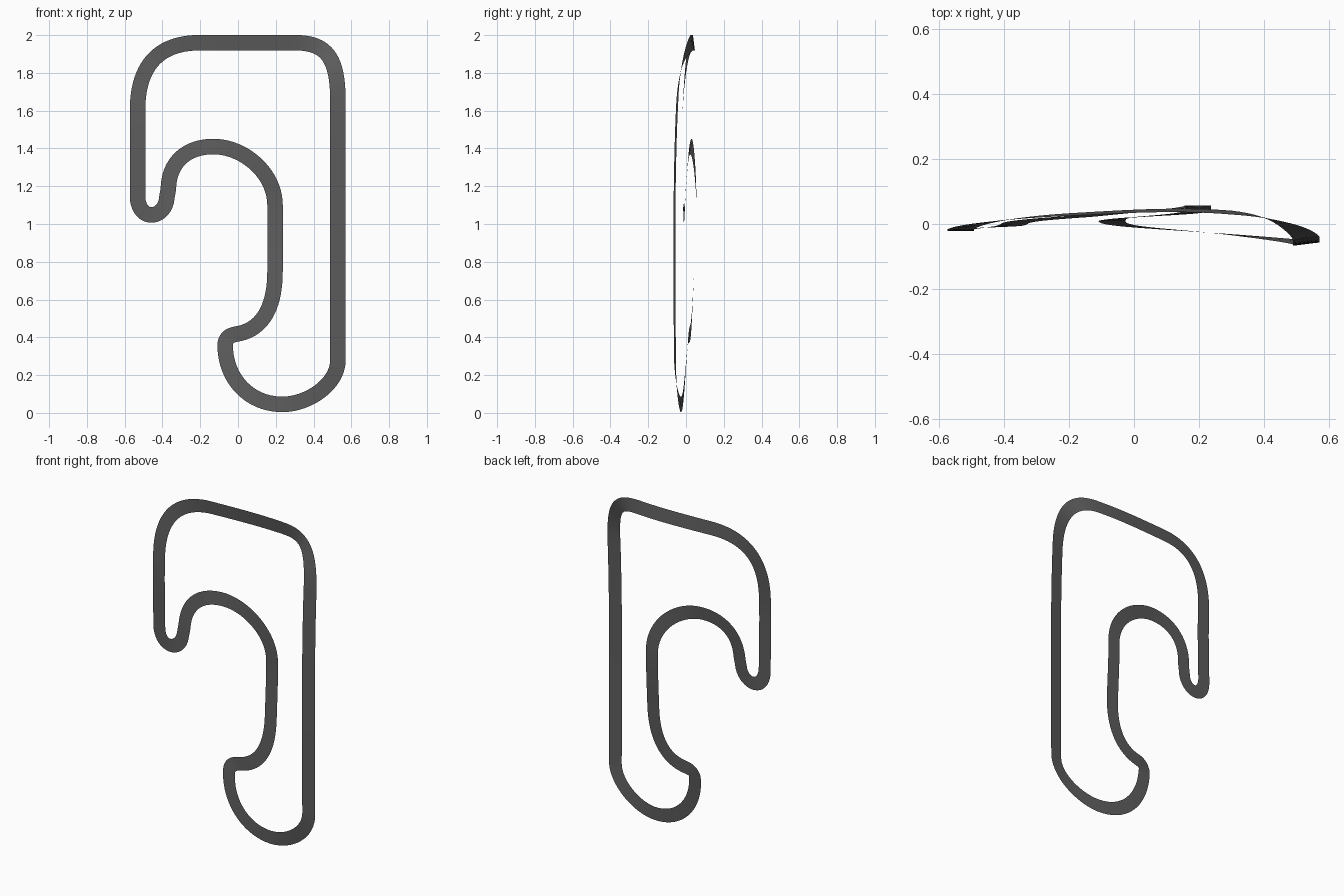
import bpy
import bmesh
from mathutils import Vector
from mathutils.geometry import interpolate_bezier

HALF_WIDTH = 0.041
STEPS = 20

cube = bpy.data.objects.get("Cube")
if cube:
    bpy.data.objects.remove(cube)

# Circuit anchors: x, z, depth y, bank, travel direction (x, z), handle in, handle out
anchors = [
    (-0.20, 1.96, 0.029, 0.004, (1, 0), 0.21, 0.17),      # top straight
    (0.30, 1.96, 0.035, 0.006, (1, 0), 0.17, 0.17),
    (0.529, 1.65, -0.046, -0.005, (0, -1), 0.23, 0.4),    # long straight
    (0.529, 0.28, -0.058, -0.005, (0, -1), 0.4, 0.13),
    (0.235, 0.045, -0.027, 0, (-1, 0), 0.135, 0.175),     # bottom loop
    (-0.068, 0.36, 0.009, 0, (0, 1), 0.18, 0.033),
    (-0.01, 0.417, 0.02, 0, (1, 0.15), 0.035, 0.12),      # tight corner
    (0.196, 0.75, 0.043, 0, (0, 1), 0.22, 0.1),           # inner straight
    (0.196, 1.10, 0.056, 0, (0, 1), 0.1, 0.17),
    (-0.13, 1.41, 0.026, 0.004, (-1, 0), 0.16, 0.14),     # arch
    (-0.368, 1.20, 0.0, 0, (-0.06, -1), 0.13, 0.03),
    (-0.378, 1.13, -0.004, 0, (-0.12, -1), 0.03, 0.045),
    (-0.457, 1.048, -0.011, 0, (-1, 0), 0.04, 0.045),     # hairpin
    (-0.532, 1.15, -0.016, 0, (0, 1), 0.06, 0.15),        # short straight
    (-0.532, 1.60, -0.018, 0, (0, 1), 0.15, 0.25),
]
count = len(anchors)


def position(i):
    x, z, y = anchors[i % count][:3]
    return Vector((x, y, z))


def tangent(i):
    """Travel direction, with a depth slope taken from the neighbouring anchors."""
    before, here, after = position(i - 1), position(i), position(i + 1)
    dx, dz = anchors[i % count][4]
    flat = Vector((dx, 0, dz)).normalized()
    length = (here - before).length + (after - here).length
    flat.y = (after.y - before.y) / length
    return flat


# Sample the centre line, with bank angle blended between anchors
centre = []
for i in range(count):
    j = (i + 1) % count
    a, b = position(i), position(j)
    points = interpolate_bezier(a, a + tangent(i) * anchors[i][6],
                                b - tangent(j) * anchors[j][5], b, STEPS + 1)
    for k, point in enumerate(points[:-1]):
        t = k / STEPS
        centre.append((point, anchors[i][3] * (1 - t) + anchors[j][3] * t))

# Sweep a flat ribbon along the closed centre line
bm = bmesh.new()
rungs = []
for i, (point, bank) in enumerate(centre):
    along = centre[(i + 1) % len(centre)][0] - centre[i - 1][0]
    side = Vector((along.z, 0, -along.x)).normalized() * HALF_WIDTH
    side.y = bank
    rungs.append((bm.verts.new(point - side), bm.verts.new(point + side)))
for i, (left, right) in enumerate(rungs):
    next_left, next_right = rungs[(i + 1) % len(rungs)]
    face = bm.faces.new((left, right, next_right, next_left))
    face.smooth = True
    face.normal_update()
    if face.normal.y > 0:
        face.normal_flip()

mesh = bpy.data.meshes.new("track_ribbon")
bm.to_mesh(mesh)
bm.free()
track = bpy.data.objects.new("track_ribbon", mesh)
bpy.context.collection.objects.link(track)

# Dark grey surface
grey = bpy.data.materials.new("dark_grey")
grey.use_nodes = True
colour = (0.11, 0.11, 0.11, 1)
grey.diffuse_color = colour
grey.node_tree.nodes["Principled BSDF"].inputs["Base Color"].default_value = colour
mesh.materials.append(grey)
